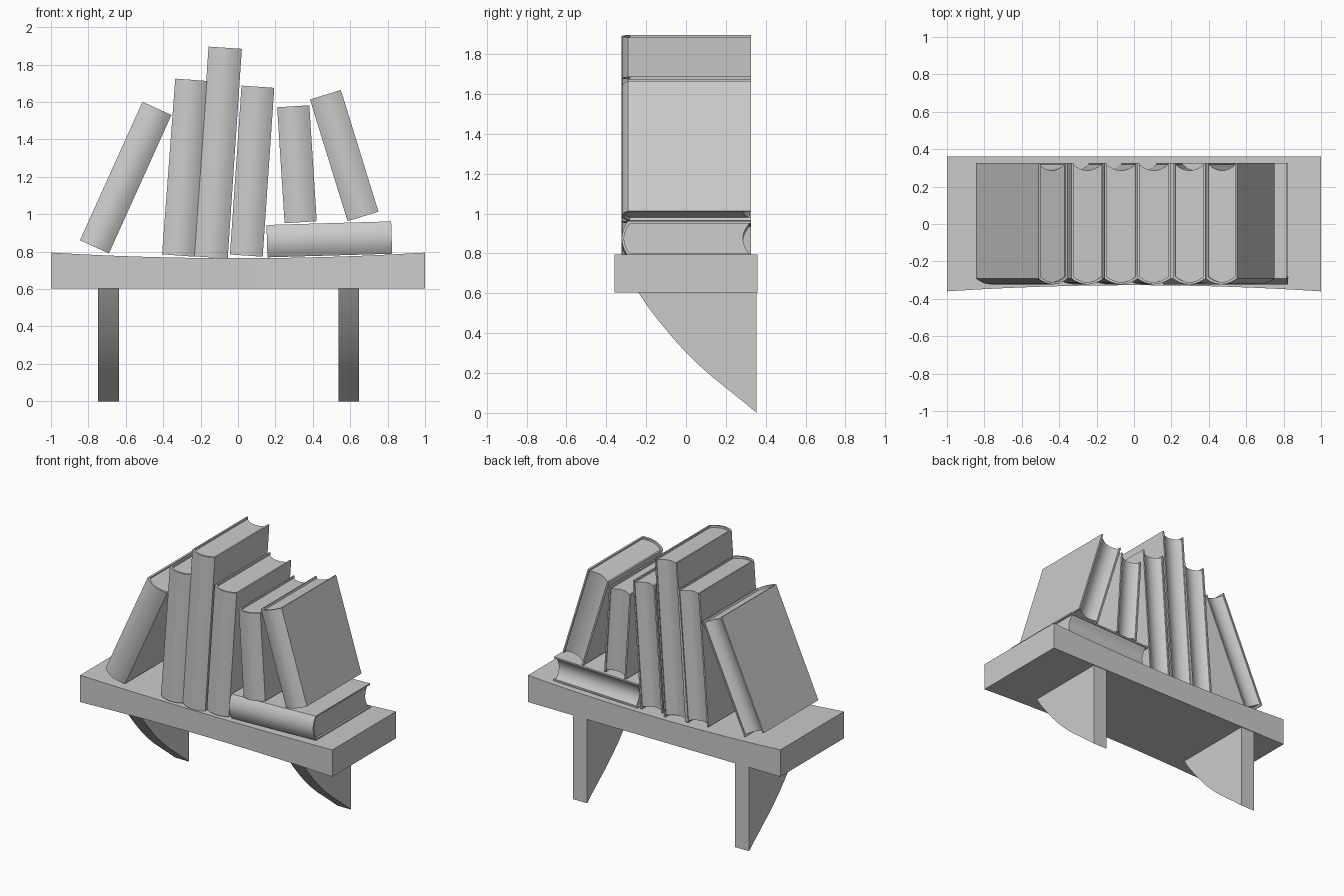
import bpy, bmesh, math
from mathutils import Vector

if "Cube" in bpy.data.objects:
    bpy.data.objects.remove(bpy.data.objects["Cube"])


def prism(name, profile, place):
    """Extrude a closed 2D profile; place(u, v, end) gives the 3D point at end 0 or 1."""
    bm = bmesh.new()
    rings = [[bm.verts.new(place(u, v, e)) for u, v in profile] for e in (0, 1)]
    n = len(profile)
    bm.faces.new(rings[0])
    bm.faces.new(rings[1])
    for i in range(n):
        j = (i + 1) % n
        bm.faces.new((rings[0][i], rings[0][j], rings[1][j], rings[1][i]))
    return finish(name, bm)


def finish(name, bm):
    bmesh.ops.recalc_face_normals(bm, faces=bm.faces)
    mesh = bpy.data.meshes.new(name)
    bm.to_mesh(mesh)
    bm.free()
    ob = bpy.data.objects.new(name, mesh)
    bpy.context.collection.objects.link(ob)
    bpy.ops.object.select_all(action='DESELECT')
    ob.select_set(True)
    bpy.context.view_layer.objects.active = ob
    bpy.ops.object.shade_smooth_by_angle(angle=math.radians(30))
    return ob


def arc(half, y_edge, y_mid, steps=8):
    """Shallow bow from -half to +half."""
    pts = []
    for i in range(steps + 1):
        s = -1 + 2 * i / steps
        pts.append((half * s, y_edge + (y_mid - y_edge) * (1 - s * s)))
    return pts


# Shelf board: top sags and front edge bows inward at the middle
bm = bmesh.new()
rings = []
for i in range(13):
    x = -1 + i / 6
    k = 1 - x * x
    front, top = -0.36 + 0.033 * k, 0.795 - 0.03 * k
    rings.append([bm.verts.new((x, y, z)) for y, z in
                  ((front, 0.603), (0.36, 0.603), (0.36, top), (front, top))])
for a, b in zip(rings, rings[1:]):
    for i in range(4):
        j = (i + 1) % 4
        bm.faces.new((a[i], a[j], b[j], b[i]))
bm.faces.new(rings[0])
bm.faces.new(rings[-1])
finish("shelf_board", bm)

# Curved brackets under the board
bracket = [(0.355, 0.605), (-0.24, 0.605), (-0.19, 0.53), (-0.13, 0.453), (-0.065, 0.375),
           (0.0, 0.303), (0.065, 0.24), (0.13, 0.182), (0.2, 0.126), (0.28, 0.062), (0.355, 0.0)]
for side, x0 in (("left", -0.748), ("right", 0.536)):
    prism(side + "_bracket", bracket, lambda y, z, e: (x0 + 0.111 * e, y, z))


# Books: wrap-around cover with rounded spine, page block with hollow fore edge
def book(name, bottom_left, bottom_right, height, t=0.011, inset=0.014):
    p, q = Vector(bottom_left), Vector(bottom_right)
    across = (q - p).normalized()
    up = Vector((-across.y, across.x))
    mid, w = (p + q) / 2, (q - p).length / 2

    def placer(lo, hi):
        def place(u, y, e):
            c = mid + across * u + up * (hi if e else lo)
            return (c.x, y, c.y)
        return place

    outer = [(-w, 0.325)] + arc(w, -0.292, -0.323) + [(w, 0.325)]
    inner = [(-w + t, 0.325)] + arc(w - t, -0.281, -0.311) + [(w - t, 0.325)]
    prism(name + "_cover", outer + inner[::-1], placer(0, height))
    pages = arc(w - t, -0.281, -0.311) + arc(w - t, 0.318, 0.286)[::-1]
    prism(name + "_pages", pages, placer(inset, height - inset))


book("far_left_leaning_book", (-0.845, 0.861), (-0.69, 0.791), 0.812)
book("left_upright_book", (-0.406, 0.786), (-0.233, 0.773), 0.942)
book("tallest_book", (-0.233, 0.775), (-0.055, 0.763), 1.124)
book("middle_upright_book", (-0.043, 0.785), (0.132, 0.773), 0.905)
book("short_upright_book", (0.249, 0.952), (0.421, 0.963), 0.621)
book("right_leaning_book", (0.586, 0.963), (0.751, 1.014), 0.681)
# Lying book: its height axis runs toward -x
book("lying_book", (0.824, 0.789), (0.819, 0.962), 0.667)
